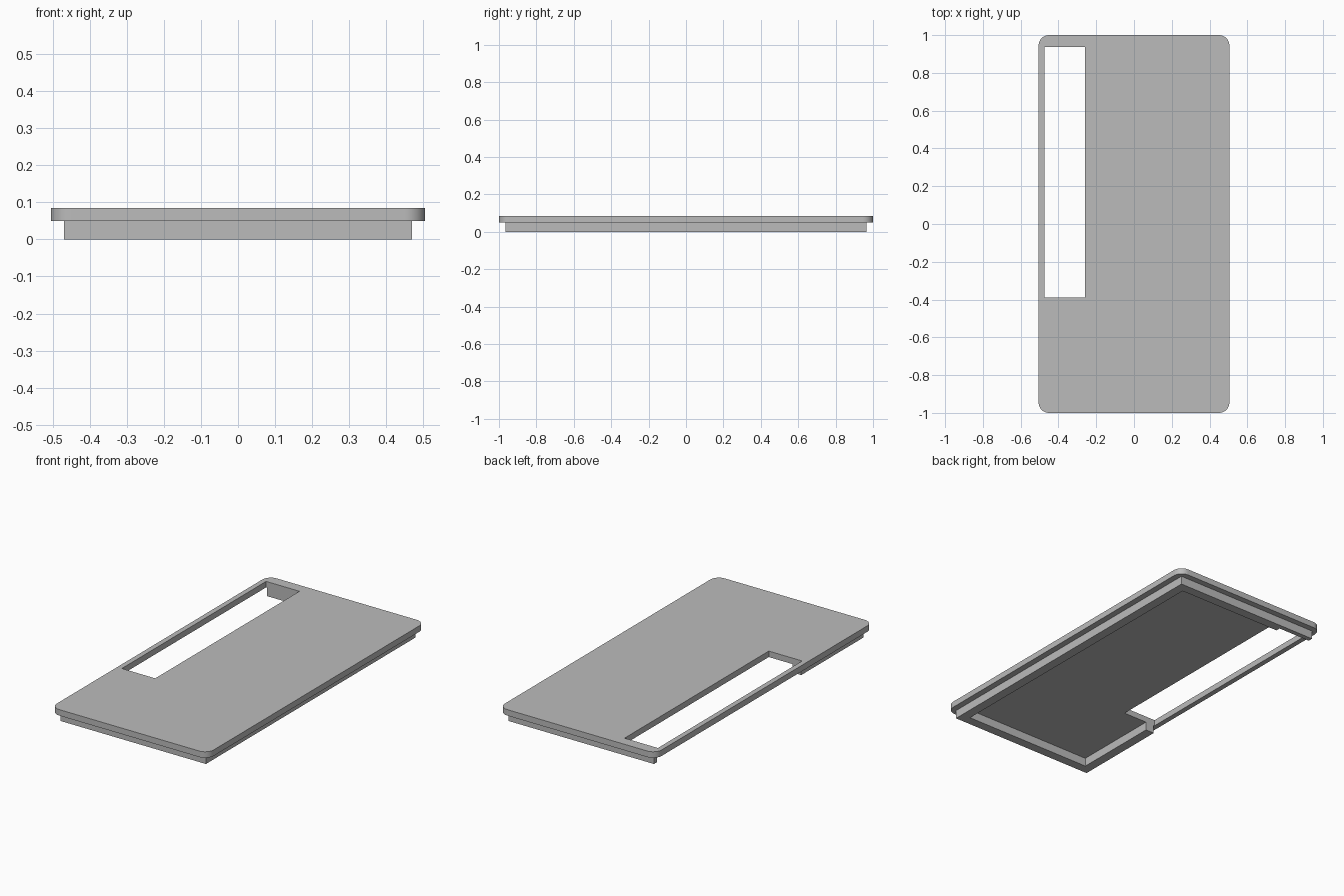
import bpy, bmesh

if "Cube" in bpy.data.objects:
    bpy.data.objects.remove(bpy.data.objects["Cube"], do_unlink=True)

GREY = (0.5, 0.5, 0.5, 1)
mat = bpy.data.materials.new("plain grey")
mat.use_nodes = True
mat.diffuse_color = GREY
mat.node_tree.nodes["Principled BSDF"].inputs["Base Color"].default_value = GREY


def box(name, low, high, corner=0):
    """Box between two corners, with optionally rounded upright edges."""
    bm = bmesh.new()
    bmesh.ops.create_cube(bm, size=1)
    for v in bm.verts:
        v.co = [h if c > 0 else l for c, l, h in zip(v.co, low, high)]
    if corner:
        upright = [e for e in bm.edges
                   if abs(e.verts[0].co.z - e.verts[1].co.z) > 0.01]
        bmesh.ops.bevel(bm, geom=upright, offset=corner, segments=10,
                        profile=0.5, affect='EDGES')
    mesh = bpy.data.meshes.new(name)
    bm.to_mesh(mesh)
    bm.free()
    mesh.materials.append(mat)
    ob = bpy.data.objects.new(name, mesh)
    bpy.context.collection.objects.link(ob)
    return ob


def cut(ob, cutter):
    """Subtract the cutter from the object and apply the result."""
    cutter.hide_render = True
    mod = ob.modifiers.new("cut", 'BOOLEAN')
    mod.operation = 'DIFFERENCE'
    mod.solver = 'EXACT'
    mod.object = cutter
    bpy.ops.object.select_all(action='DESELECT')
    bpy.context.view_layer.objects.active = ob
    ob.select_set(True)
    bpy.ops.object.modifier_apply(modifier=mod.name)


BASE, TOP = 0.049, 0.084      # underside and top of the lid plate
LIP_X, LIP_Y, WALL = 0.469, 0.965, 0.055

# Lid plate with rounded corners
plate = box("lid_plate", (-0.505, -1, BASE), (0.505, 1, TOP), 0.055)

# Locating lip under the plate, hollowed to a rectangular ring
lip = box("lid_lip", (-LIP_X, -LIP_Y, 0), (LIP_X, LIP_Y, BASE))
hollow = box("lip_cutter", (WALL - LIP_X, WALL - LIP_Y, -0.1),
             (LIP_X - WALL, LIP_Y - WALL, 0.2))
cut(lip, hollow)

# Long window through the plate and the lip on the right side
window = box("window_cutter", (-0.475, -0.39, -0.1), (-0.26, 0.937, 0.2))
for part in (plate, lip):
    cut(part, window)
for cutter in (hollow, window):
    bpy.data.objects.remove(cutter, do_unlink=True)

# Smooth the rounded corners only
bpy.ops.object.select_all(action='DESELECT')
plate.select_set(True)
bpy.context.view_layer.objects.active = plate
bpy.ops.object.shade_smooth_by_angle()
